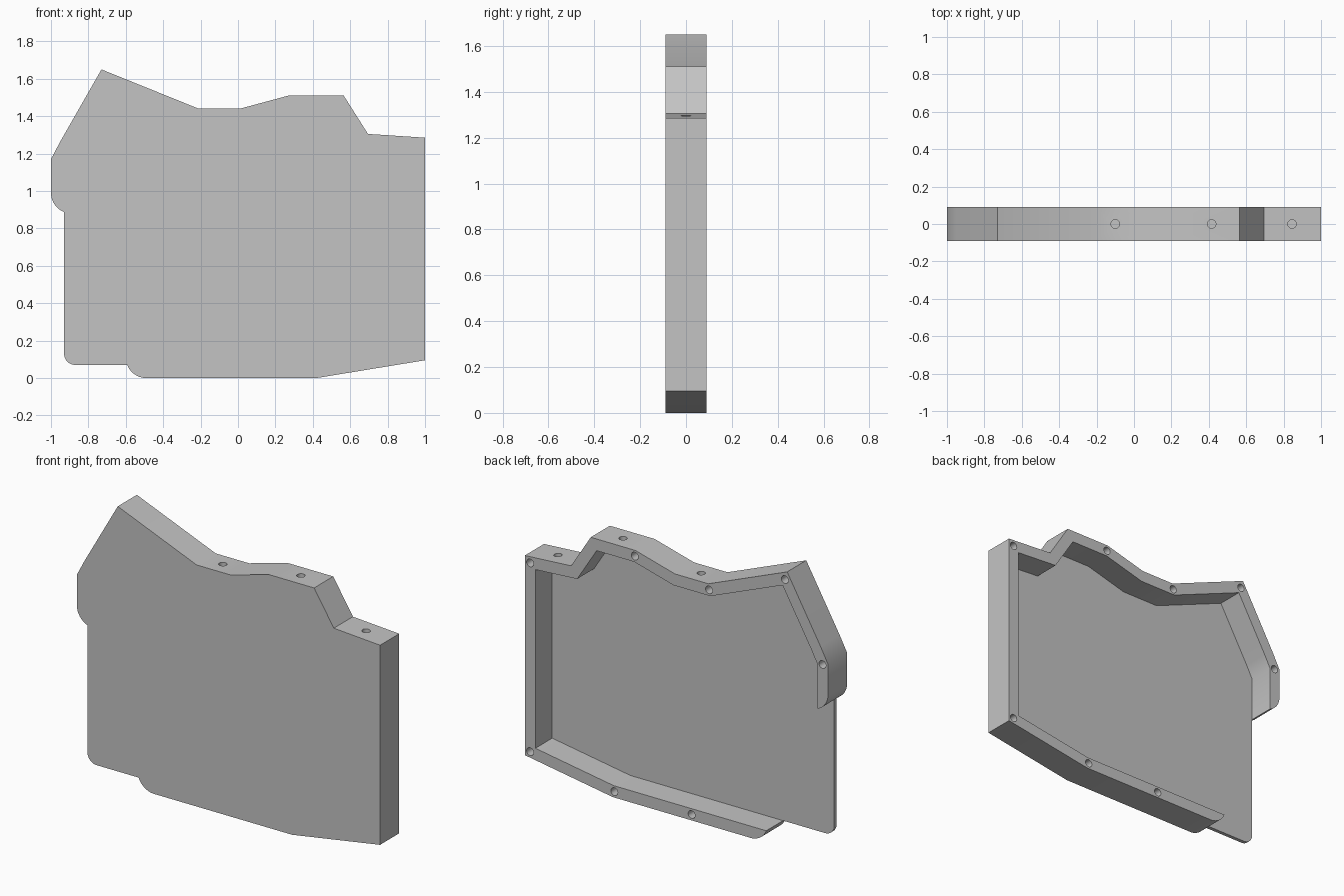
import bpy
import bmesh
from math import radians, sin, cos
from mathutils import Vector

if "Cube" in bpy.data.objects:
    bpy.data.objects.remove(bpy.data.objects["Cube"], do_unlink=True)

HALF_DEPTH = 0.09
FLOOR_Y = -0.068      # inner face of the front panel
WALL = 0.07
HOLE_R = 0.023


def arc(cx, cz, r, a0, a1, steps=10):
    angles = [radians(a0 + (a1 - a0) * i / steps) for i in range(steps + 1)]
    return [(cx + r * cos(a), cz + r * sin(a)) for a in angles]


def prism(name, points, y0, y1):
    """Extrude an x-z outline along y."""
    bm = bmesh.new()
    face = bm.faces.new([bm.verts.new((x, y0, z)) for x, z in points])
    ext = bmesh.ops.extrude_face_region(bm, geom=[face])
    moved = [v for v in ext["geom"] if isinstance(v, bmesh.types.BMVert)]
    bmesh.ops.translate(bm, verts=moved, vec=(0, y1 - y0, 0))
    bmesh.ops.recalc_face_normals(bm, faces=bm.faces)
    mesh = bpy.data.meshes.new(name)
    bm.to_mesh(mesh)
    bm.free()
    obj = bpy.data.objects.new(name, mesh)
    bpy.context.collection.objects.link(obj)
    return obj


def inset_path(path, t):
    """Mitred offset of an open path towards its left side."""
    pts = [Vector(p) for p in path]
    dirs = [(b - a).normalized() for a, b in zip(pts, pts[1:])]
    normals = [Vector((-d.y, d.x)) for d in dirs]
    normals = [normals[0]] + normals + [normals[-1]]
    result = []
    for p, n, m in zip(pts, normals, normals[1:]):
        q = p + (n + m) * t / (1 + n.dot(m))
        result.append((q.x, q.y))
    return result


def cut(target, cutter):
    cutter.hide_render = True
    mod = target.modifiers.new("cut", "BOOLEAN")
    mod.operation = "DIFFERENCE"
    mod.solver = "EXACT"
    mod.object = cutter
    bpy.context.view_layer.objects.active = target
    bpy.ops.object.modifier_apply(modifier=mod.name)
    bpy.data.objects.remove(cutter, do_unlink=True)


def drill(target, location, depth, rotation=(0, 0, 0)):
    bpy.ops.mesh.primitive_cylinder_add(vertices=24, radius=HOLE_R, depth=depth * 2,
                                        location=location, rotation=rotation)
    cut(target, bpy.context.object)


# Main silhouette, from bottom right round over the top
rim = [(0.42, 0), (1, 0.095), (1, 1.285), (0.695, 1.305), (0.565, 1.51), (0.27, 1.51),
       (0.01, 1.44), (-0.21, 1.44), (-0.73, 1.65), (-0.95, 1.265), (-1, 1.17)]
side_bump = arc(-0.89, 0.99, 0.11, 180, 248.7)
corner = arc(-0.87, 0.13, 0.06, 180, 270)
bottom_step = arc(-0.49, 0.11, 0.11, 201.3, 270)
outline = rim + side_bump + corner + bottom_step
cover = prism("cover_shell", outline, -HALF_DEPTH, HALF_DEPTH)

# Open pocket at the back, running out through the low side
inner = inset_path([(-0.592, 0)] + rim + [(-1, 0.887)], WALL)
pocket = inner + [(-1.2, 0.8), (-1.2, -0.1), (-0.7, -0.1)]
cut(cover, prism("pocket_cutter", pocket, FLOOR_Y, 0.2))

# Screw holes in the back of the rim
for x, z in [(0.965, 1.25), (0.965, 0.125), (0.41, 0.035), (-0.1, 0.035),
             (0.275, 1.475), (-0.215, 1.405), (-0.715, 1.6), (-0.963, 1.16)]:
    drill(cover, (x, HALF_DEPTH, z), 0.1, (radians(90), 0, 0))

# Holes in the top edge
for x, z in [(-0.1, 1.44), (0.415, 1.51), (0.845, 1.295)]:
    drill(cover, (x, 0, z), 0.045)

# Plain grey finish
grey = bpy.data.materials.new("plain_grey")
grey.use_nodes = True
colour = (0.55, 0.55, 0.55, 1)
grey.diffuse_color = colour
grey.node_tree.nodes["Principled BSDF"].inputs["Base Color"].default_value = colour
cover.data.materials.clear()
cover.data.materials.append(grey)

bpy.ops.object.select_all(action="DESELECT")
cover.select_set(True)
bpy.context.view_layer.objects.active = cover
bpy.ops.object.shade_smooth_by_angle(angle=radians(30))
